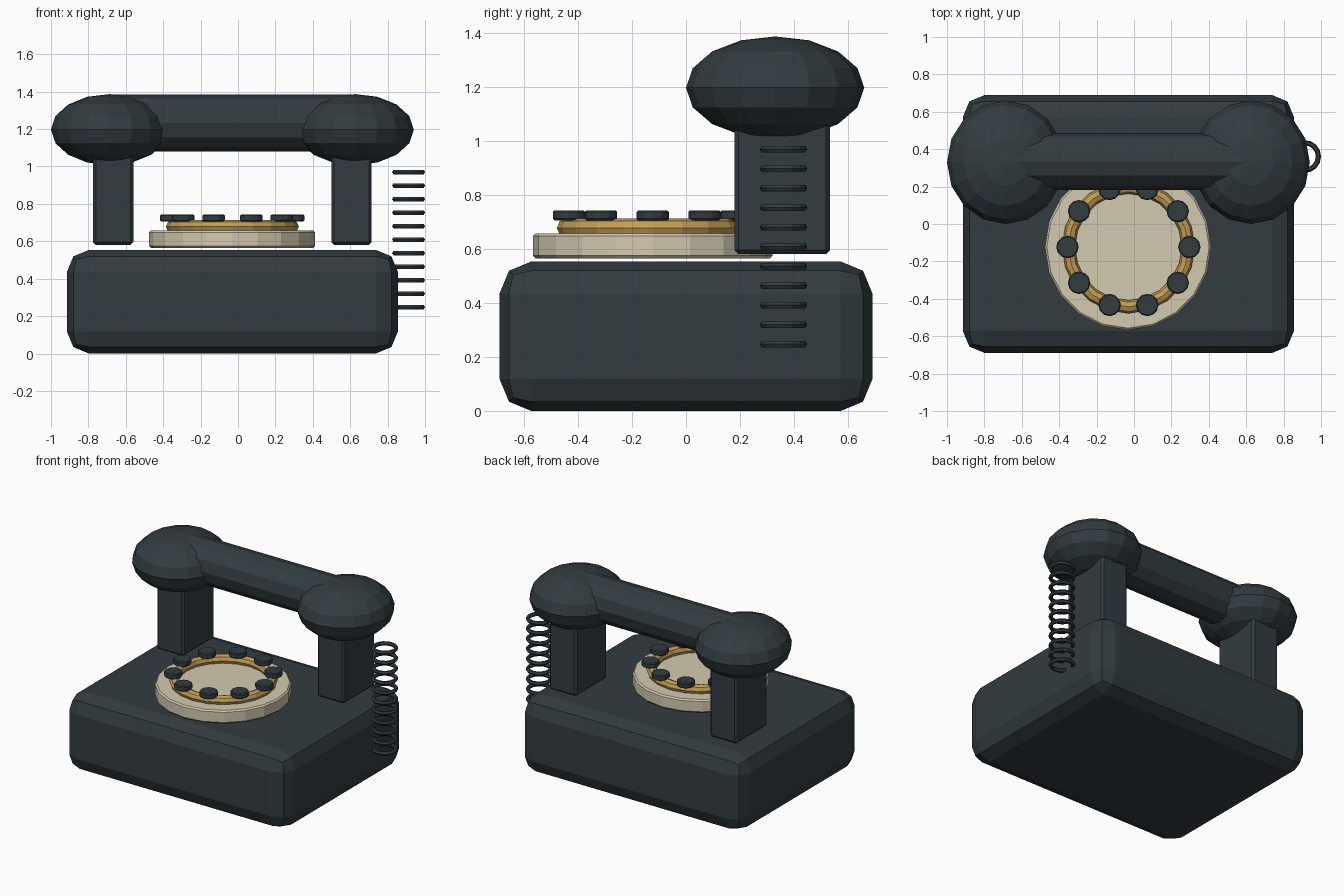
import bpy
from math import cos, sin, radians

if "Cube" in bpy.data.objects:
    bpy.data.objects.remove(bpy.data.objects["Cube"])

CX = -0.03   # centre line of the telephone body
DY = -0.123  # dial centre in y


def material(name, rgb):
    m = bpy.data.materials.new(name)
    m.diffuse_color = (*rgb, 1)
    m.use_nodes = True
    m.node_tree.nodes["Principled BSDF"].inputs["Base Color"].default_value = m.diffuse_color
    return m


DARK = material("dark_shell", (0.032, 0.045, 0.052))
CREAM = material("cream", (0.65, 0.59, 0.43))
GOLD = material("gold", (0.55, 0.34, 0.09))


def finish(name, mat, bevel=0, segments=1):
    o = bpy.context.object
    o.name = name
    o.data.materials.append(mat)
    if bevel:
        b = o.modifiers.new("Bevel", "BEVEL")
        b.width, b.segments = bevel, segments
        b.limit_method, b.angle_limit = "ANGLE", radians(40)
    return o


def apply_scale():
    bpy.ops.object.transform_apply(location=False, rotation=False, scale=True)


def box(name, lo, hi, mat, bevel, segments=1):
    bpy.ops.mesh.primitive_cube_add(size=1, location=[(a + b) / 2 for a, b in zip(lo, hi)])
    bpy.context.object.scale = [b - a for a, b in zip(lo, hi)]
    apply_scale()
    return finish(name, mat, bevel, segments)


def disc(name, x, y, z0, z1, r, sides, mat, bevel):
    bpy.ops.mesh.primitive_cylinder_add(vertices=sides, radius=r, depth=z1 - z0,
                                        location=(x, y, (z0 + z1) / 2))
    return finish(name, mat, bevel)


def ring(name, loc, major, minor, seg, mseg, mat):
    bpy.ops.mesh.primitive_torus_add(location=loc, major_radius=major, minor_radius=minor,
                                     major_segments=seg, minor_segments=mseg)
    return finish(name, mat)


# Body
box("base", (CX - 0.885, -0.69, 0), (CX + 0.885, 0.69, 0.554), DARK, 0.118, 2)

# Dial: plate, ring and ten finger buttons
disc("dial_plate", CX - 0.002, DY, 0.565, 0.658, 0.444, 20, CREAM, 0.01)
ring("dial_ring", (CX, DY, 0.678), 0.32, 0.035, 20, 8, GOLD)
for i in range(10):
    a = radians(36 * i)
    disc(f"dial_button_{i + 1}", CX + 0.326 * cos(a), DY + 0.326 * sin(a),
         0.706, 0.743, 0.06, 12, DARK, 0.006)

# Cradle posts and handset ends, mirrored left and right
for side, s in (("left", -1), ("right", 1)):
    px = CX + s * 0.637
    box(f"cradle_post_{side}", (px - 0.108, 0.179, 0.581), (px + 0.108, 0.534, 1.08), DARK, 0.015)
    bpy.ops.mesh.primitive_uv_sphere_add(segments=16, ring_count=8, radius=1,
                                         location=(CX + s * 0.656, 0.33, 1.197))
    bpy.context.object.scale = (0.314, 0.33, 0.19)
    apply_scale()
    finish(f"handset_end_{side}", DARK)

# Handset grip
bpy.ops.mesh.primitive_cylinder_add(vertices=12, radius=0.152, depth=1.27,
                                    location=(CX, 0.335, 1.232), rotation=(0, radians(90), 0))
finish("handset_grip", DARK)

# Coiled cord as a stack of loops
for i in range(11):
    ring(f"cord_loop_{i + 1}", (0.912, 0.361, 0.248 + 0.0722 * i), 0.074, 0.014, 16, 6, DARK)
